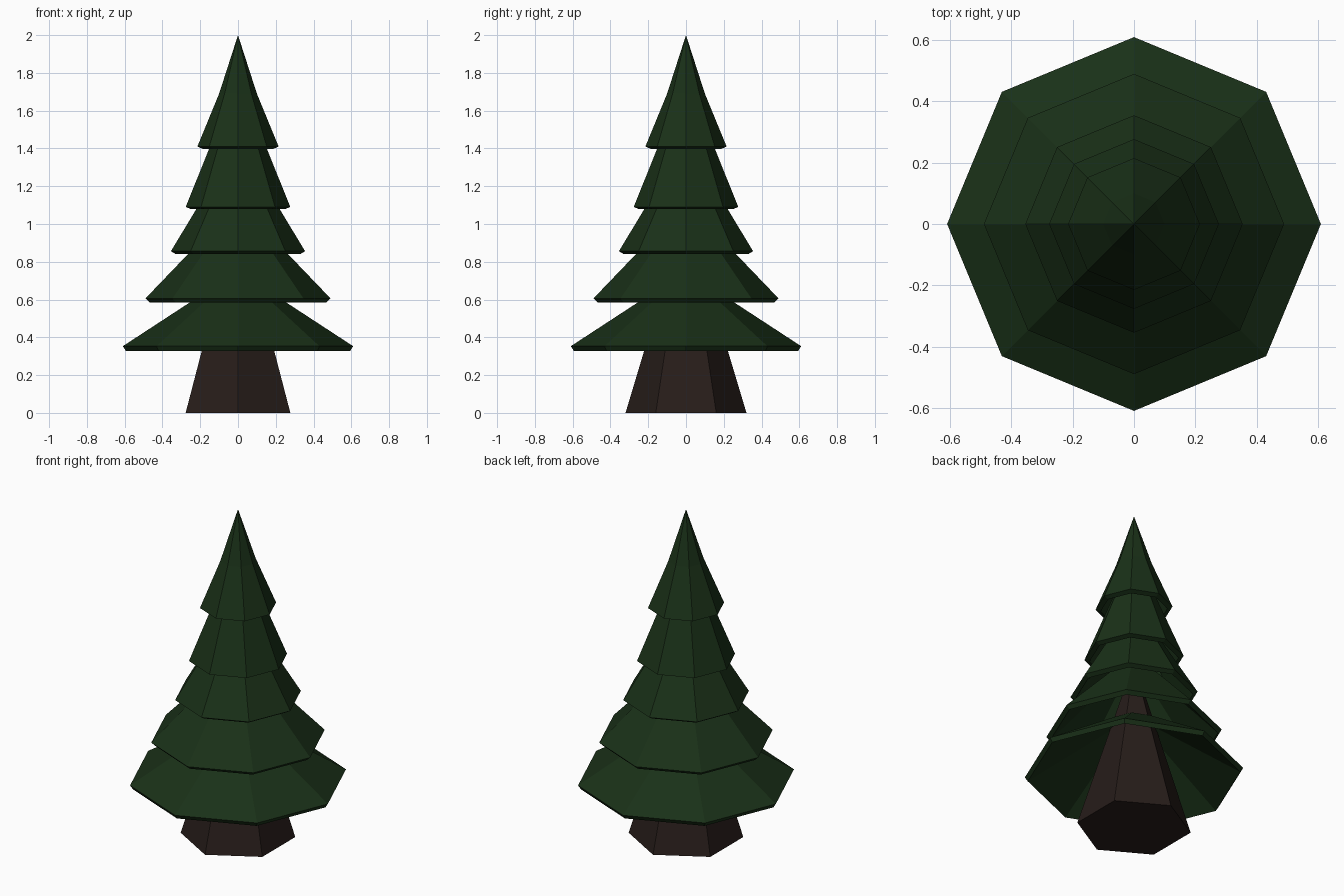
import bpy, bmesh
from math import cos, sin, pi

if "Cube" in bpy.data.objects:
    bpy.data.objects.remove(bpy.data.objects["Cube"])


def material(name, rgb):
    m = bpy.data.materials.new(name)
    m.diffuse_color = (*rgb, 1)
    m.use_nodes = True
    m.node_tree.nodes["Principled BSDF"].inputs["Base Color"].default_value = m.diffuse_color
    return m


green = material("needles", (0.010, 0.030, 0.009))
brown = material("bark", (0.020, 0.012, 0.010))


def lathe(name, profile, sides, mat):
    """Revolve a closed (radius, z) loop around z with flat facets."""
    bm = bmesh.new()
    rings = []
    for r, z in profile:
        if r == 0:
            rings.append([bm.verts.new((0, 0, z))] * sides)
        else:
            rings.append([bm.verts.new((r * cos(2 * pi * i / sides),
                                        r * sin(2 * pi * i / sides), z))
                          for i in range(sides)])
    for k, a in enumerate(rings):
        b = rings[(k + 1) % len(rings)]
        if a[0] is a[1] and b[0] is b[1]:
            continue
        for i in range(sides):
            j = (i + 1) % sides
            bm.faces.new(list(dict.fromkeys((a[i], a[j], b[j], b[i]))))
    bmesh.ops.recalc_face_normals(bm, faces=bm.faces)
    me = bpy.data.meshes.new(name)
    bm.to_mesh(me)
    bm.free()
    me.materials.append(mat)
    ob = bpy.data.objects.new(name, me)
    bpy.context.collection.objects.link(ob)


# Hexagonal tapered trunk, running up inside the lower branches
bpy.ops.mesh.primitive_cone_add(vertices=6, radius1=0.32, radius2=0.065,
                                depth=0.85, location=(0, 0, 0.425))
trunk = bpy.context.object
trunk.name = "trunk"
trunk.data.materials.append(brown)

# Hollow branch skirts: rim radius, rim z, top radius, top z
tiers = [(0.61, 0.353, 0.14, 0.66),
         (0.49, 0.606, 0.16, 0.95),
         (0.355, 0.856, 0.16, 1.18),
         (0.277, 1.09, 0.12, 1.48)]
T = 0.03
for n, (r0, z0, r1, z1) in enumerate(tiers, 1):
    dr, dz = r0 - r1, z1 - z0
    length = (dr * dr + dz * dz) ** 0.5
    ox, oz = T * dz / length, T * dr / length
    lathe(f"branch_tier_{n}",
          [(r0, z0), (r1, z1), (r1 - ox, z1 - oz), (r0 - ox, z0 - oz)], 8, green)

# Pointed crown
lathe("crown_tier", [(0.215, 1.41), (0.1, 1.69), (0, 2),
                     (0, 1.90), (0.072, 1.68), (0.187, 1.398)], 8, green)
